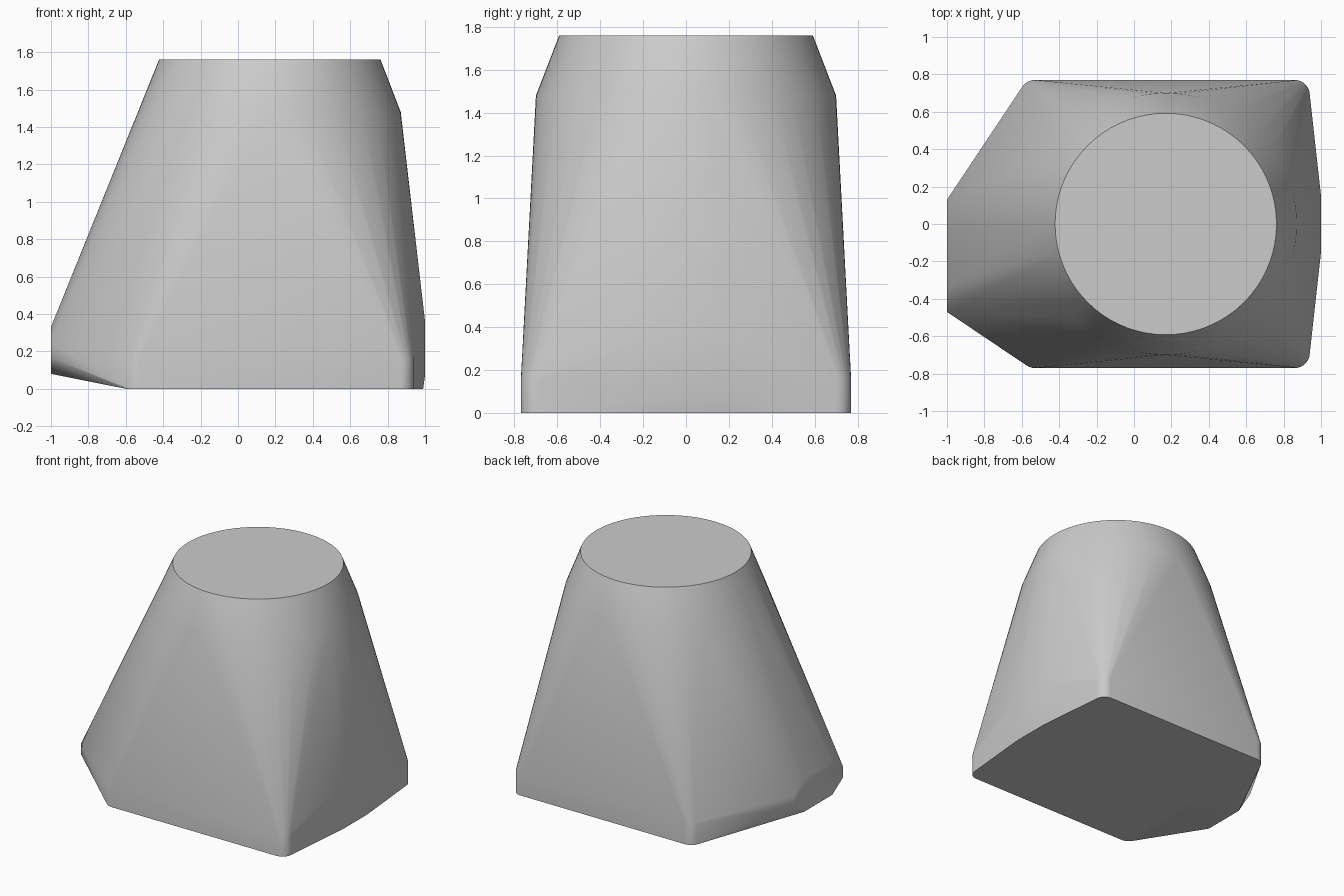
import bpy, bmesh, math

if "Cube" in bpy.data.objects:
    bpy.data.objects.remove(bpy.data.objects["Cube"], do_unlink=True)

grey = bpy.data.materials.new("plain grey")
grey.use_nodes = True
colour = (0.6, 0.6, 0.6, 1)
grey.diffuse_color = colour
grey.node_tree.nodes["Principled BSDF"].inputs["Base Color"].default_value = colour

bm = bmesh.new()


def ring(x, y, z, radius, start=0, sweep=360, steps=72):
    """Horizontal arc of hull points."""
    for i in range(steps):
        a = math.radians(start + sweep * i / steps)
        bm.verts.new((x + radius * math.cos(a), y + radius * math.sin(a), z))


# round top and the wider shoulder below it
ring(0.17, 0, 1.76, 0.592)
ring(0.17, 0, 1.48, 0.70)

for side in (-1, 1):
    for z in (0, 0.16):
        # rounded base corners with short upright walls
        ring(0.86, side * 0.69, z, 0.08, 0, side * 95, 7)
        ring(-0.53, side * 0.69, z, 0.08, side * 90, side * 70, 7)
    # bowed right wall
    for x, z in ((0.99, 0), (1, 0.07), (1, 0.36)):
        bm.verts.new((x, side * 0.15, z))
    # chamfered nose, offset towards the front
    for up in (-1, 1):
        for dy, dz in ((0.30, 0.04), (0.17, 0.125)):
            bm.verts.new((-1, -0.17 + side * dy, 0.205 + up * dz))

# wrap everything in one skin
hull = bmesh.ops.convex_hull(bm, input=bm.verts[:])
loose = [v for v in bm.verts if not v.link_faces]
bmesh.ops.delete(bm, geom=loose, context="VERTS")
bmesh.ops.dissolve_limit(bm, angle_limit=math.radians(0.3),
                         verts=bm.verts[:], edges=bm.edges[:])
bmesh.ops.recalc_face_normals(bm, faces=bm.faces[:])

mesh = bpy.data.meshes.new("tapered_body")
bm.to_mesh(mesh)
bm.free()
mesh.materials.append(grey)
body = bpy.data.objects.new("tapered_body", mesh)
bpy.context.collection.objects.link(body)
bpy.context.view_layer.objects.active = body
body.select_set(True)
bpy.ops.object.shade_smooth_by_angle(angle=math.radians(35))
